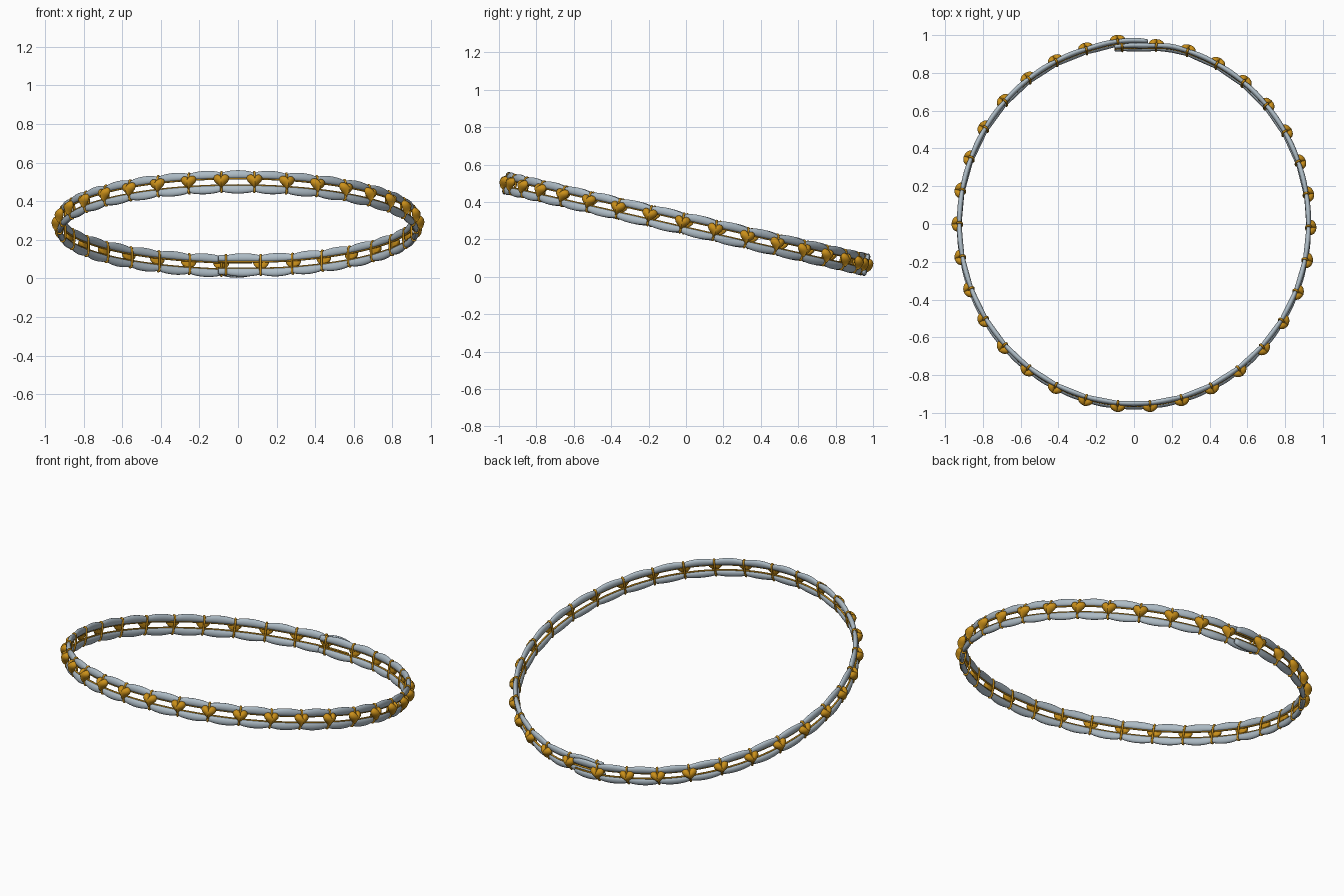
import bpy, bmesh, math
from mathutils import Matrix, Vector

cube = bpy.data.objects.get("Cube")
if cube:
    bpy.data.objects.remove(cube, do_unlink=True)


def material(name, rgb, rough, metal=0.0):
    m = bpy.data.materials.new(name)
    m.use_nodes = True
    m.diffuse_color = (*rgb, 1)
    b = m.node_tree.nodes["Principled BSDF"]
    b.inputs["Base Color"].default_value = (*rgb, 1)
    b.inputs["Roughness"].default_value = rough
    b.inputs["Metallic"].default_value = metal
    return m


FABRIC = material("pale blue grey", (0.42, 0.50, 0.56), 0.6)
GOLD = material("gold", (0.60, 0.28, 0.01), 0.4)

# Oval hoop, tilted so that its front is raised
RX, RY = 0.924, 0.981
TILT = Matrix.Translation((0, -0.003, 0.283)) @ Matrix.Rotation(math.radians(-12.8), 4, 'X')


def smoothstep(lo, hi, v):
    t = min(max((v - lo) / (hi - lo), 0), 1)
    return t * t * (3 - 2 * t)


def overlap(deg):
    """Radial shift that lets the two ends pass each other at the back."""
    if deg < 0:
        return 0.009 * smoothstep(164, 176, -deg)
    return -0.018 * smoothstep(166, 178, deg)


def frame(deg):
    """Matrix at an angle from the front: x along, -y outward, z across the hoop."""
    a = math.radians(deg)
    t = Vector((RX * math.cos(a), RY * math.sin(a), 0)).normalized()
    y = Vector((-t.y, t.x, 0))
    p = Vector((RX * math.sin(a), -RY * math.cos(a), 0)) - y * overlap(deg)
    m = Matrix((t, y, Vector((0, 0, 1)))).transposed().to_4x4()
    return TILT @ Matrix.Translation(p) @ m


def skin(name, rings, closed, mat):
    """Mesh through a row of equal rings of points."""
    bm = bmesh.new()
    rows = [[bm.verts.new(p) for p in r] for r in rings]
    n = len(rows[0])
    pairs = list(zip(rows, rows[1:])) + ([(rows[-1], rows[0])] if closed else [])
    for r0, r1 in pairs:
        for i in range(n):
            j = (i + 1) % n
            bm.faces.new((r0[i], r0[j], r1[j], r1[i]))
    if not closed:
        bm.faces.new(rows[0])
        bm.faces.new(rows[-1])
    bmesh.ops.recalc_face_normals(bm, faces=bm.faces)
    me = bpy.data.meshes.new(name)
    bm.to_mesh(me)
    bm.free()
    me.materials.append(mat)
    for f in me.polygons:
        f.use_smooth = True
    return me


def place(name, mesh, matrix=None):
    ob = bpy.data.objects.new(name, mesh)
    if matrix:
        ob.matrix_world = matrix
    bpy.context.collection.objects.link(ob)
    return ob


# Angles of the ties, from the left-hand end round the front to the other end
left = [-10.59 * (k + 0.5) for k in range(17)]
right = [10.46 * (k + 0.5) for k in range(17)]
ties = left[::-1] + right
knots = [-184.5] + ties + [184.0, 186.5]

# Stations along the strands: angle and how far the padding is puffed out
STEPS = 8
stations = []
for d0, d1 in zip(knots, knots[1:]):
    full = min((d1 - d0) / 10, 1)
    for s in range(STEPS):
        u = s / STEPS
        stations.append((d0 + (d1 - d0) * u, full * math.sin(math.pi * u) ** 0.7))
stations.append((knots[-1], 0))


def strand(name, shape, sides, mat):
    """Sweep an oval; shape(puff) gives height, radial and vertical radius."""
    rings = []
    for deg, puff in stations:
        m = frame(deg)
        h, rr, rh = shape(puff)
        rings.append([m @ Vector((0, rr * math.cos(w), h + rh * math.sin(w)))
                      for w in (2 * math.pi * i / sides for i in range(sides))])
    return place(name, skin(name, rings, False, mat))


# Padded tubes and the wires along their inner edges
for word, sgn in (("upper", 1), ("lower", -1)):
    strand(word + "_padded_tube",
           lambda p: (sgn * (0.034 + 0.006 * p), 0.010 + 0.004 * p, 0.015 + 0.007 * p), 14, FABRIC)
    strand(word + "_wire", lambda p: (sgn * 0.0175, 0.005, 0.005), 6, GOLD)

# Tie: rounded oval loop round both tubes
loop = []
for i in range(28):
    a = 2 * math.pi * i / 28
    c, s = math.cos(a), math.sin(a)
    centre = Vector((0, 0.0135 * math.copysign(abs(c) ** 0.6, c),
                     0.053 * math.copysign(abs(s) ** 0.8, s)))
    out = Vector((0, c, s))
    ring = []
    for k in range(8):
        w = 2 * math.pi * k / 8
        ring.append(centre + 0.006 * (out * math.cos(w) + Vector((1, 0, 0)) * math.sin(w)))
    loop.append(ring)
tie_mesh = skin("tie", loop, True, GOLD)

# Heart: domed outline, deep in front and shallow behind
outline = []
for i in range(28):
    a = 2 * math.pi * (i + 0.5) / 28
    outline.append((16 * math.sin(a) ** 3,
                    13 * math.cos(a) - 5 * math.cos(2 * a) - 2 * math.cos(3 * a) - math.cos(4 * a)))
rings = []
for lat in range(-4, 6):
    ang = math.radians(lat * 17)
    size, depth = math.cos(ang), math.sin(ang)
    y = -0.010 - depth * (0.032 if lat > 0 else 0.012)
    rings.append([Vector((0.0026 * size * x, y, 0.0026 * size * z + 0.006)) for x, z in outline])
heart_mesh = skin("heart", rings, False, GOLD)

for n, deg in enumerate(ties, 1):
    place(f"tie_{n:02d}", tie_mesh, frame(deg))
    place(f"heart_{n:02d}", heart_mesh, frame(deg))
place("end_tie", tie_mesh, frame(184.0))
